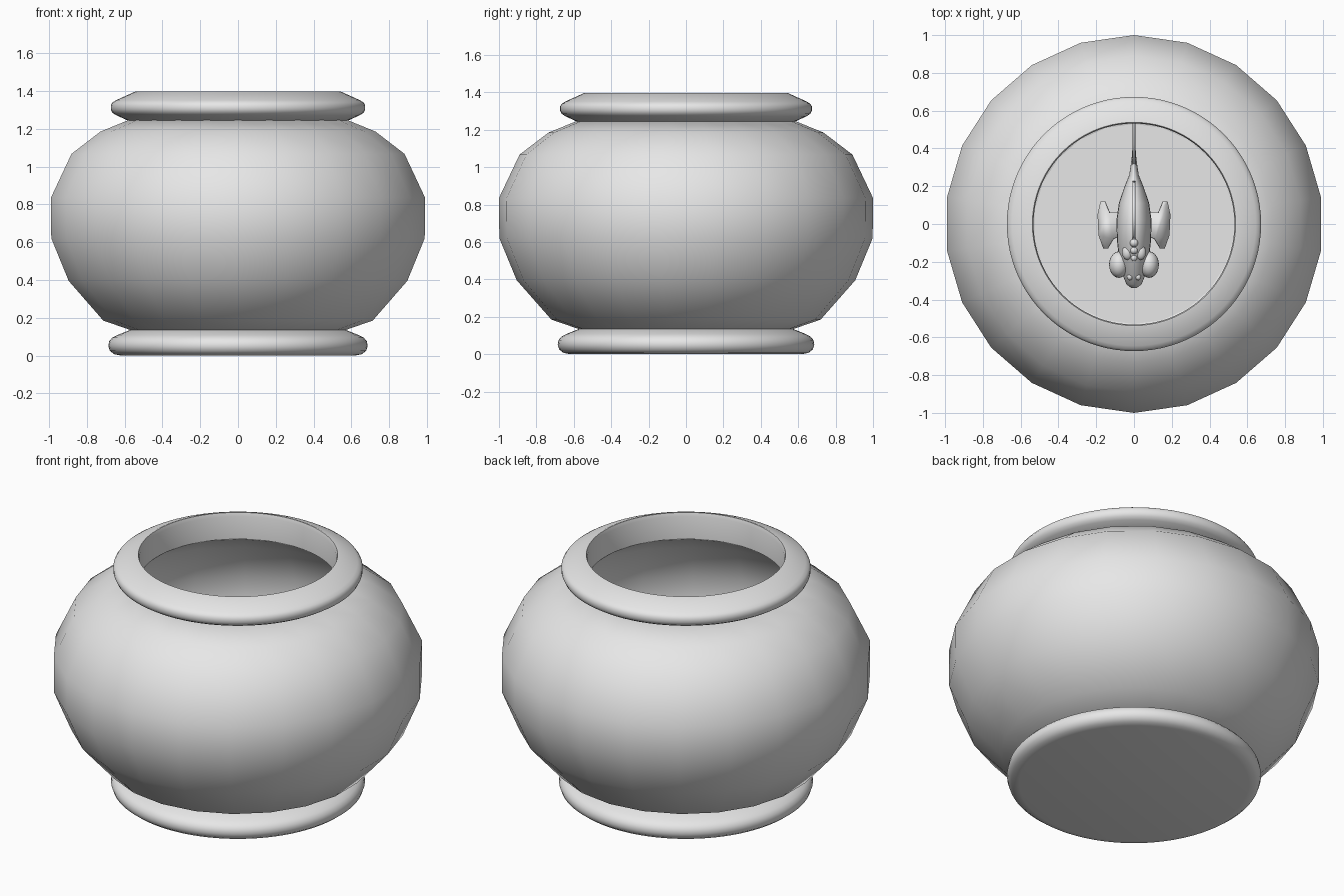
import bpy, bmesh
from math import radians, sin, cos, tau
from mathutils import Vector

cube = bpy.data.objects.get("Cube")
if cube:
    bpy.data.objects.remove(cube, do_unlink=True)

grey = bpy.data.materials.new("plain_grey")
grey.use_nodes = True
grey.diffuse_color = (0.8, 0.8, 0.8, 1)
grey.node_tree.nodes["Principled BSDF"].inputs["Base Color"].default_value = (0.8, 0.8, 0.8, 1)


def finish(name, bm, angle=45):
    bmesh.ops.remove_doubles(bm, verts=bm.verts, dist=0.0001)
    bmesh.ops.recalc_face_normals(bm, faces=bm.faces)
    mesh = bpy.data.meshes.new(name)
    bm.to_mesh(mesh)
    bm.free()
    mesh.materials.append(grey)
    obj = bpy.data.objects.new(name, mesh)
    bpy.context.collection.objects.link(obj)
    bpy.ops.object.select_all(action="DESELECT")
    obj.select_set(True)
    bpy.context.view_layer.objects.active = obj
    bpy.ops.object.shade_smooth_by_angle(angle=radians(angle))
    return obj


def bridge(bm, rings):
    for a, b in zip(rings, rings[1:]):
        for i in range(len(a)):
            j = (i + 1) % len(a)
            bm.faces.new((a[i], a[j], b[j], b[i]))


def lathe(name, profile, sides, angle=45, closed=True):
    """Turn a (radius, height) profile around the vertical axis."""
    bm = bmesh.new()
    rings = [[bm.verts.new((r * sin(tau * i / sides), r * cos(tau * i / sides), z))
              for i in range(sides)] for r, z in profile]
    bridge(bm, rings + rings[:1] if closed else rings)
    if not closed:
        bm.faces.new(rings[0])
        bm.faces.new(rings[-1])
    return finish(name, bm, angle)


def loft(name, sections, sides=24):
    """Elliptical rings along y, each (y, half width, low z, high z)."""
    bm = bmesh.new()
    rings = [[bm.verts.new((w * sin(tau * i / sides), y,
                            (lo + hi) / 2 + (hi - lo) / 2 * cos(tau * i / sides)))
              for i in range(sides)] for y, w, lo, hi in sections]
    bridge(bm, rings)
    bm.faces.new(rings[0])
    bm.faces.new(rings[-1])
    return finish(name, bm, 60)


def plate(name, points, thickness):
    bm = bmesh.new()
    bm.faces.new([bm.verts.new(p) for p in points])
    obj = finish(name, bm)
    mod = obj.modifiers.new("thickness", "SOLIDIFY")
    mod.thickness = thickness
    mod.offset = 0
    return obj


def ball(name, centre, radii):
    bm = bmesh.new()
    bmesh.ops.create_uvsphere(bm, u_segments=20, v_segments=12, radius=1)
    bmesh.ops.scale(bm, vec=radii, verts=bm.verts)
    bmesh.ops.translate(bm, vec=centre, verts=bm.verts)
    return finish(name, bm, 60)


# Bowl wall: faceted outline outside, thin wall and flat floor inside
outer = [(0.56, 0.13), (0.72, 0.185), (0.905, 0.395), (0.998, 0.62),
         (1.0, 0.835), (0.89, 1.067), (0.735, 1.185), (0.575, 1.25)]
inner = [(0.54, 1.235), (0.71, 1.15), (0.855, 1.04), (0.96, 0.82),
         (0.958, 0.63), (0.87, 0.42), (0.69, 0.22), (0.53, 0.17)]
lathe("bowl_wall", outer + inner, 22, 60)
lathe("bowl_floor", [(0.56, 0.135), (0.56, 0.17)], 22, closed=False)

# Rounded foot and rolled rim
lathe("foot", [(0.62, 0), (0.655, 0.007), (0.678, 0.025), (0.686, 0.05), (0.682, 0.075),
               (0.665, 0.095), (0.64, 0.108), (0.565, 0.138)], 88, closed=False)
lathe("rim", [(0.575, 1.24), (0.645, 1.272), (0.665, 1.285), (0.673, 1.303), (0.673, 1.325),
              (0.663, 1.34), (0.645, 1.351), (0.545, 1.396), (0.538, 1.396),
              (0.532, 1.375), (0.532, 1.24)], 88, 40)

# Fish body, nose toward the front
H = 0.58
loft("fish_body", [(-0.34, 0.012, H - 0.03, H), (-0.32, 0.04, H - 0.06, H + 0.03),
                   (-0.27, 0.06, H - 0.1, H + 0.07), (-0.19, 0.078, H - 0.14, H + 0.12),
                   (-0.09, 0.09, H - 0.18, H + 0.17), (0.02, 0.093, H - 0.19, H + 0.18),
                   (0.11, 0.08, H - 0.16, H + 0.15), (0.19, 0.053, H - 0.1, H + 0.1),
                   (0.26, 0.025, H - 0.06, H + 0.06), (0.34, 0.013, H - 0.05, H + 0.05),
                   (0.42, 0.007, H - 0.06, H + 0.06)])

# Upright fins on the centre line
plate("tail_fin", [(0, y, H + z) for y, z in
                   ((0.3, -0.04), (0.42, -0.11), (0.56, -0.2), (0.68, -0.22), (0.63, -0.1),
                    (0.6, 0), (0.63, 0.1), (0.68, 0.22), (0.56, 0.2), (0.42, 0.11),
                    (0.3, 0.04))], 0.014)
plate("back_fin", [(0, y, H + z) for y, z in
                   ((-0.09, 0.15), (-0.06, 0.23), (0.03, 0.28), (0.13, 0.25),
                    (0.22, 0.16), (0.23, 0.06), (0.05, 0.14))], 0.018)
plate("belly_fin", [(0, y, H + z) for y, z in
                    ((0.08, -0.14), (0.14, -0.24), (0.24, -0.22), (0.21, -0.07))], 0.014)

# Paired eyes, brows and side fins
for side, s in (("left", 1), ("right", -1)):
    ball(side + "_eye", Vector((s * 0.08, -0.215, H + 0.02)), Vector((0.052, 0.07, 0.065)))
    ball(side + "_brow", Vector((s * 0.035, -0.15, H + 0.11)), Vector((0.028, 0.04, 0.025)))
    ball(side + "_nostril", Vector((s * 0.022, -0.28, H + 0.05)), Vector((0.015, 0.018, 0.015)))
    plate(side + "_side_fin", [(s * x, y, H - 0.06 - 0.4 * (x - 0.08)) for x, y in
                               ((0.07, 0.06), (0.13, 0.06), (0.155, 0.12), (0.175, 0.12),
                                (0.19, 0.05), (0.185, -0.06), (0.16, -0.13), (0.14, -0.13),
                                (0.11, -0.08), (0.07, -0.06))], 0.016)

# Row of bumps on the forehead
for i, r in enumerate((0.022, 0.02, 0.017)):
    ball("forehead_bump_%d" % (i + 1), Vector((0, -0.1 - 0.04 * i, H + 0.16 - 0.02 * i)),
         Vector((r, r, r)))
